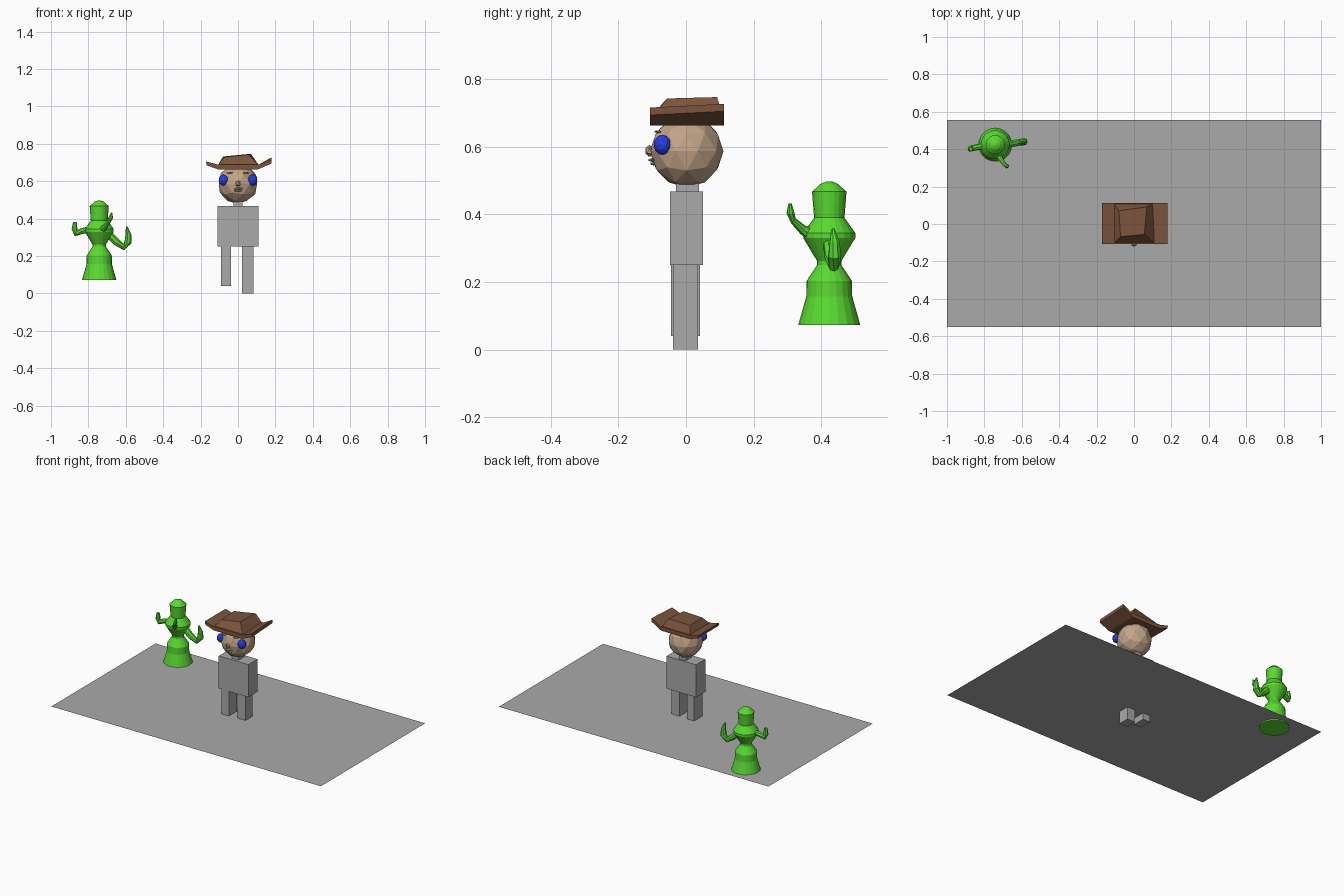
import bpy, bmesh, math
from mathutils import Matrix, Vector

if "Cube" in bpy.data.objects:
    bpy.data.objects.remove(bpy.data.objects["Cube"])


def material(name, rgb):
    m = bpy.data.materials.new(name)
    m.diffuse_color = (*rgb, 1)
    m.use_nodes = True
    m.node_tree.nodes["Principled BSDF"].inputs["Base Color"].default_value = m.diffuse_color
    return m


GREY = material("grey", (0.40, 0.40, 0.40))
SKIN = material("skin", (0.55, 0.38, 0.25))
BROWN = material("hat brown", (0.20, 0.09, 0.047))
BLUE = material("eye blue", (0.02, 0.05, 0.75))
GREEN = material("cactus green", (0.10, 0.70, 0.03))


def finish(name, bm, mat):
    bmesh.ops.recalc_face_normals(bm, faces=bm.faces)
    me = bpy.data.meshes.new(name)
    bm.to_mesh(me)
    bm.free()
    me.materials.append(mat)
    ob = bpy.data.objects.new(name, me)
    bpy.context.collection.objects.link(ob)
    return ob


def box(name, lo, hi, mat):
    lo, hi = Vector(lo), Vector(hi)
    bm = bmesh.new()
    bmesh.ops.create_cube(bm, size=1, matrix=Matrix.Translation((lo + hi) / 2)
                          @ Matrix.Diagonal((*(hi - lo), 1)))
    return finish(name, bm, mat)


def ball(name, loc, size, mat, sub=2, turn=0):
    bm = bmesh.new()
    bmesh.ops.create_icosphere(bm, subdivisions=sub, radius=1,
                               matrix=Matrix.Translation(loc) @ Matrix.Rotation(turn, 4, 'Z')
                               @ Matrix.Diagonal((*size, 1)))
    return finish(name, bm, mat)


def loft(name, rings, mat):
    """Join closed rings of points and cap both ends."""
    bm = bmesh.new()
    loops = [[bm.verts.new(p) for p in r] for r in rings]
    n = len(loops[0])
    for a, b in zip(loops, loops[1:]):
        for i in range(n):
            j = (i + 1) % n
            bm.faces.new((a[i], a[j], b[j], b[i]))
    bm.faces.new(loops[0])
    bm.faces.new(loops[-1])
    return finish(name, bm, mat)


def tube(name, path, mat, sides=8):
    """Tapered tube; every path entry is (x, y, z, radius)."""
    pts = [Vector(p[:3]) for p in path]
    rings = []
    for i, p in enumerate(pts):
        d = (pts[min(i + 1, len(pts) - 1)] - pts[max(i - 1, 0)]).normalized()
        u = d.cross(Vector((0.3, 1, 0.1))).normalized()
        v = d.cross(u)
        rings.append([p + path[i][3] * (math.cos(t) * u + math.sin(t) * v)
                      for t in (k * math.tau / sides for k in range(sides))])
    return loft(name, rings, mat)


# ground sheet
bm = bmesh.new()
bm.faces.new([bm.verts.new(p) for p in
              ((-1, -.55, .083), (1, -.55, .083), (1, .555, .083), (-1, .555, .083))])
finish("ground_sheet", bm, GREY)

# body
box("torso", (-.11, -.047, .25), (.11, .05, .468), GREY)
box("neck", (-.025, -.03, .46), (.025, .038, .51), GREY)
box("left_leg", (-.09, -.044, .04), (-.037, .042, .252), GREY)
box("right_leg", (.022, -.038, 0), (.082, .036, .252), GREY)

# head and face
ball("head", (0, .002, .587), (.108, .109, .108), SKIN)
ball("nose", (0, -.108, .588), (.016, .014, .018), SKIN, 1)
ball("upper_lip", (0, -.098, .561), (.03, .015, .006), SKIN, 1)
ball("lower_lip", (0, -.092, .550), (.026, .015, .006), SKIN, 1)
for side, name in ((-1, "left"), (1, "right")):
    ball(name + "_eye", (side * .078, -.07, .606), (.027, .025, .03), BLUE, 2, side * .7)
    ball(name + "_brow", (side * .045, -.083, .645), (.022, .008, .004), SKIN, 1, side * .4)

# hat brim: folded profile swept front to back
brim = [(-.105, .663), (.105, .663), (.178, .694), (.178, .716), (.112, .690),
        (-.11, .690), (-.172, .706), (-.167, .685)]
loft("hat_brim", [[(x, y, z + (rise if x > .17 else 0)) for x, z in brim]
                  for y, rise in ((-.107, 0), (.112, .011))], BROWN)
# hat crown: twisted tapering block
loft("hat_crown", [
    [(-.108, -.104, .685), (.112, -.104, .685), (.102, .111, .685), (-.108, .111, .685)],
    [(-.072, -.068, .730), (.055, -.055, .743), (.068, .092, .747), (-.080, .070, .732)],
], BROWN)

# cactus trunk: turned profile of (radius, height)
CX, CY = -.742, .424
profile = [(.092, .072), (.068, .157), (.067, .203), (.036, .25), (.036, .262), (.077, .33),
           (.077, .345), (.045, .39), (.051, .467), (.026, .49), (.008, .498)]
N = 20
loft("cactus_trunk", [[(CX + r * math.cos(k * math.tau / N), CY + r * math.sin(k * math.tau / N), z)
                       for k in range(N)] for r, z in profile], GREEN)

# cactus arms
tube("cactus_left_arm", [(-.76, .425, .345, .022), (-.83, .412, .335, .016), (-.868, .405, .322, .017),
                         (-.874, .402, .345, .016), (-.872, .40, .382, .010)], GREEN)
tube("cactus_right_arm", [(-.70, .425, .325, .022), (-.65, .43, .275, .02), (-.61, .437, .248, .017),
                          (-.588, .44, .275, .02), (-.586, .44, .315, .016),
                          (-.595, .435, .357, .005)], GREEN)
tube("cactus_front_arm", [(-.73, .38, .335, .024), (-.712, .345, .355, .014), (-.692, .317, .382, .010),
                          (-.68, .309, .405, .012), (-.675, .308, .432, .005)], GREEN)
